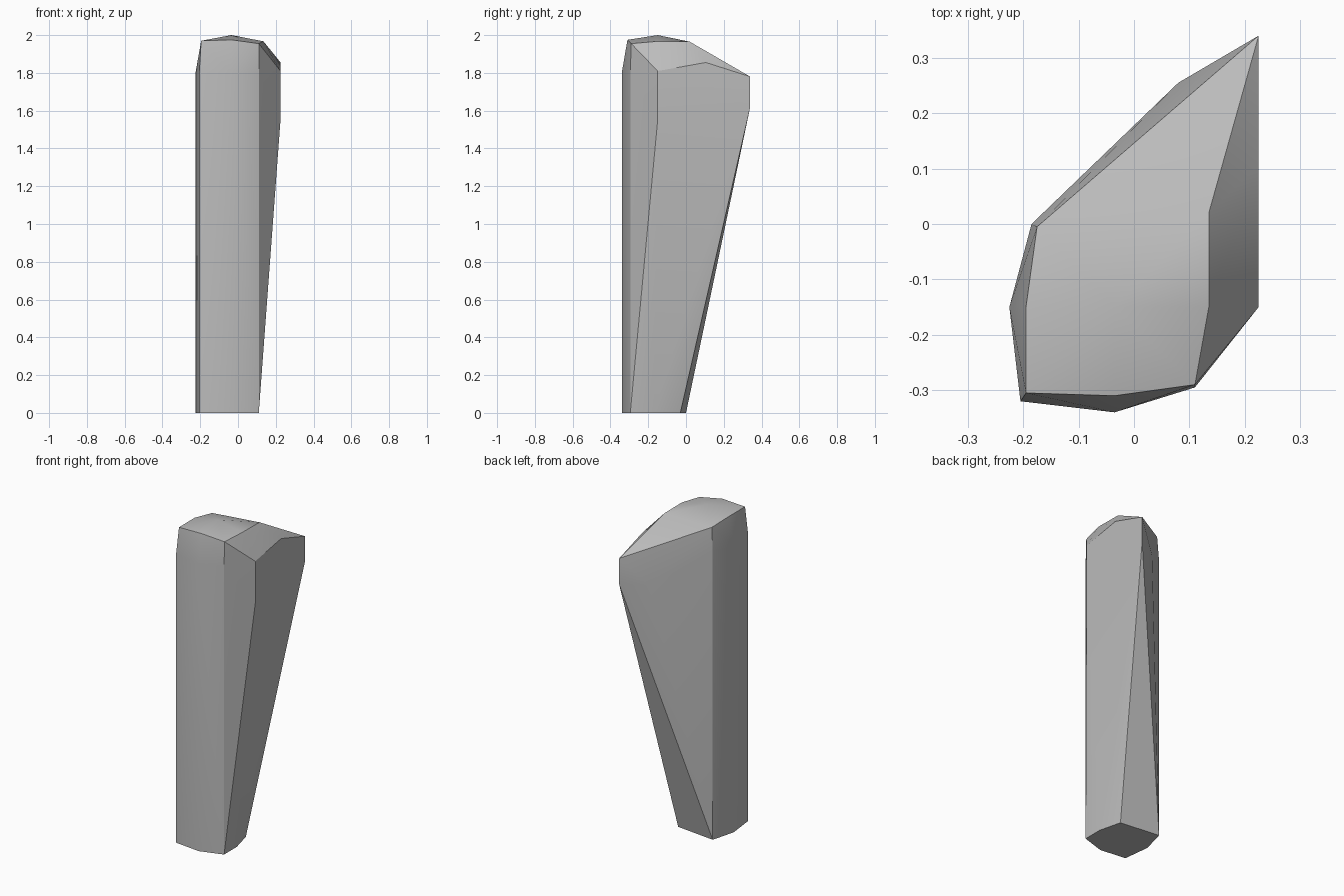
import bpy, bmesh
from math import radians

cube = bpy.data.objects.get("Cube")
if cube:
    bpy.data.objects.remove(cube, do_unlink=True)

stone = bpy.data.materials.new("grey stone")
stone.use_nodes = True
GREY = (0.5, 0.5, 0.5, 1)
stone.diffuse_color = GREY
stone.node_tree.nodes["Principled BSDF"].inputs["Base Color"].default_value = GREY

# straight side of the pillar: front and left corners, shared by foot and shoulder
straight = [(-0.185, 0), (-0.225, -0.15), (-0.205, -0.32), (-0.035, -0.34), (0.11, -0.295)]
points = [(x, y, z) for x, y in straight for z in (0, 1.8)]

# foot corners on the flaring side
points += [(0.11, -0.17, 0), (0.075, -0.03, 0)]

# flared wall and overhanging tip
points += [(0.225, -0.15, 1.55), (0.225, -0.15, 1.81), (0.225, 0.105, 1.855),
           (0.225, 0.34, 1.62), (0.225, 0.34, 1.78), (0.08, 0.255, 1.62)]

# bevelled crown with a low peak
points += [(-0.195, -0.305, 1.97), (-0.035, -0.31, 1.975), (0.11, -0.29, 1.955),
           (0.135, -0.15, 1.967), (0.135, 0.02, 1.965), (-0.175, -0.005, 1.95),
           (-0.195, -0.15, 1.97), (-0.035, -0.15, 2.0)]

# wrap the corners in one faceted skin
bm = bmesh.new()
for p in points:
    bm.verts.new(p)
hull = bmesh.ops.convex_hull(bm, input=bm.verts)
loose = [v for v in bm.verts if not v.link_faces]
bmesh.ops.delete(bm, geom=loose, context='VERTS')
bmesh.ops.dissolve_limit(bm, angle_limit=radians(0.5), verts=bm.verts, edges=bm.edges)
bmesh.ops.recalc_face_normals(bm, faces=bm.faces)
mesh = bpy.data.meshes.new("rock_pillar")
bm.to_mesh(mesh)
bm.free()
mesh.materials.append(stone)
pillar = bpy.data.objects.new("rock_pillar", mesh)
bpy.context.collection.objects.link(pillar)

# soft facets, crisp main edges
bpy.ops.object.select_all(action='DESELECT')
pillar.select_set(True)
bpy.context.view_layer.objects.active = pillar
bpy.ops.object.shade_smooth_by_angle(angle=radians(30))
